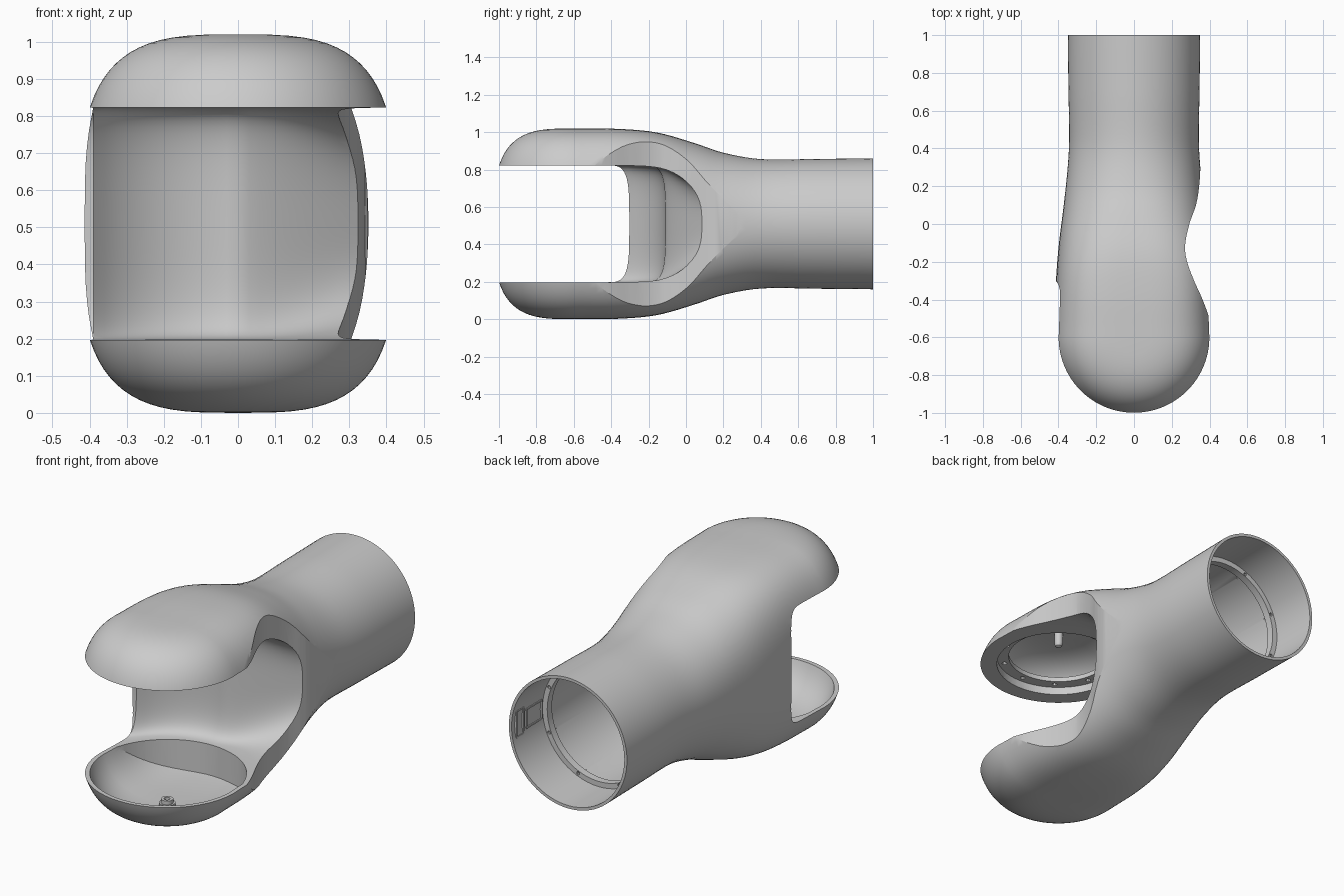
import bpy, bmesh, math
from mathutils import Vector, Matrix

if "Cube" in bpy.data.objects:
    bpy.data.objects.remove(bpy.data.objects["Cube"])

CZ, CY = 0.51, -0.6          # mid height, centre of the round lobes


def curve(keys, x):
    """Smooth interpolation through (x, value) keys."""
    if x <= keys[0][0]:
        return keys[0][1]
    if x >= keys[-1][0]:
        return keys[-1][1]
    i = max(k for k in range(len(keys) - 1) if keys[k][0] <= x)

    def slope(j):
        a, b = keys[max(j - 1, 0)], keys[min(j + 1, len(keys) - 1)]
        return (b[1] - a[1]) / (b[0] - a[0])
    (x0, y0), (x1, y1) = keys[i], keys[i + 1]
    d = x1 - x0
    t = (x - x0) / d
    return ((2*t**3 - 3*t*t + 1)*y0 + (t**3 - 2*t*t + t)*d*slope(i)
            + (3*t*t - 2*t**3)*y1 + (t**3 - t*t)*d*slope(i + 1))


def loft(name, rings, cap_start=True):
    bm = bmesh.new()
    vs = [[bm.verts.new(p) for p in r] for r in rings]
    n = len(rings[0])
    for a, b in zip(vs, vs[1:]):
        for i in range(n):
            bm.faces.new((a[i], a[(i+1) % n], b[(i+1) % n], b[i]))
    if cap_start:
        bm.faces.new(vs[0])
    bm.faces.new(vs[-1])
    bmesh.ops.remove_doubles(bm, verts=bm.verts, dist=1e-5)
    bmesh.ops.recalc_face_normals(bm, faces=bm.faces)
    me = bpy.data.meshes.new(name)
    bm.to_mesh(me)
    bm.free()
    ob = bpy.data.objects.new(name, me)
    bpy.context.collection.objects.link(ob)
    return ob


def lathe(name, profile, centre, axis='Z', n=64):
    """Closed solid of revolution from (radius, height) pairs."""
    rings = []
    for r, h in profile:
        ring = []
        for k in range(n):
            a = 2*math.pi*k/n
            c, s = r*math.cos(a), r*math.sin(a)
            p = (c, s, h) if axis == 'Z' else (c, h, s)
            ring.append(Vector(centre) + Vector(p))
        rings.append(ring)
    return loft(name, rings)


def boolean(ob, cutter, op='DIFFERENCE'):
    m = ob.modifiers.new('cut', 'BOOLEAN')
    m.object, m.operation, m.solver = cutter, op, 'EXACT'
    bpy.context.view_layer.objects.active = ob
    bpy.ops.object.modifier_apply(modifier=m.name)
    bpy.data.objects.remove(cutter)


# Body: superellipse sections, round front end, blending into a tube
WIDTH = [(-.6, .427), (-.28, .412), (-.1, .397), (.1, .372), (.3, .351),
         (.45, .343), (.7, .347), (1, .35)]
HEIGHT = [(-.6, .51), (-.35, .507), (-.15, .487), (.05, .43), (.2, .38),
          (.4, .346), (.7, .347), (1, .35)]
POWER = [(-.6, 3.3), (-.3, 3.3), (-.1, 2.9), (.1, 2.4), (.3, 2.1), (.45, 2), (1, 2)]


def section(y, inset, n=80):
    a, h, p = curve(WIDTH, y) - inset, curve(HEIGHT, y) - inset, curve(POWER, y)
    pts = []
    for k in range(n):
        t = 2*math.pi*k/n
        c, s = math.cos(t), math.sin(t)
        c = 0 if abs(c) < 1e-9 else c
        pts.append((math.copysign(abs(c)**(2/p), c)*a, math.copysign(abs(s)**(2/p), s)*h))
    return pts


def build_body(name, inset=0.0):
    rings = []
    for k in range(24):
        th = math.radians(90*(1 - k/24))
        rings.append([(x*math.cos(th), CY - abs(x)*math.sin(th), CZ + z)
                      for x, z in section(CY, inset)])
    for k in range(41):
        y = CY + 1.6*k/40
        rings.append([(x, y, CZ + z) for x, z in section(y, inset)])
    return loft(name, rings, cap_start=False)


body = build_body('forked_shell')

# Side scoop: concave vertical cut on the right
SCOOP = [(-.72, .46), (-.6, .413), (-.5, .398), (-.4, .363), (-.3, .318), (-.2, .281),
         (-.12, .27), (0, .293), (.1, .328), (.2, .345), (.35, .356), (.45, .375)]
edge = [(curve(SCOOP, -.72 + 1.17*k/40), -.72 + 1.17*k/40) for k in range(41)]
plan = edge + [(.8, .45), (.8, -.72)]
boolean(body, loft('scoop_cutter', [[(x, y, z) for x, y in plan] for z in (-.2, 1.3)]))


# Jaw opening with a curved, filleted back wall
def back_wall(x, t):
    f = min(max(x / .33, 0), 1)
    if x <= 0:
        y = CY + math.sqrt(.49**2 - min(abs(x), .39)**2)
    else:
        y = -.11 + .2*f**1.2
    depth, p = .13 + .41*f*f, 4 - f
    return y - depth*(1 - max(0, 1 - abs(t)**p)**(1/p))


rings = []
for x in [-.7] + [-.45 + .03*k for k in range(30)] + [.7]:
    ring = []
    for k in range(33):
        t = math.sin(math.pi*(k/32 - .5))
        ring.append((x, back_wall(x, t), CZ + .313*t))
    rings.append(ring + [(x, -1.3, CZ + .313), (x, -1.3, CZ - .313)])
boolean(body, loft('jaw_cutter', rings))

# Lower bowl: thin rim, vertical wall at the back
bowl = lathe('bowl_cutter', [(.386, -.1), (.386, .23)], (0, CY, 0))
boolean(bowl, build_body('inner_a', .02), 'INTERSECT')
boolean(body, bowl)

# Upper cavity: wide flat rim and a stepped ring below the dome
dome = lathe('dome_cutter', [(.315, .79), (.315, .865), (.255, .865), (.255, .89),
                             (.33, .89), (.33, 1.2)], (0, CY, 0))
boolean(dome, build_body('inner_b', .02), 'INTERSECT')
boolean(body, dome)

# Tube bore with an inner flange
boolean(body, lathe('bore_cutter', [(.335, 1.1), (.333, .74), (.305, .74), (.305, .70),
                                    (.326, .70), (.322, .35), (.30, .14)],
                    (0, 0, CZ), 'Y'))

# Screw holes in the flange and in the upper ring
for k in range(8):
    a = 2*math.pi*(k + .5)/8
    boolean(body, lathe('hole', [(.009, .67), (.009, .77)],
                        (.318*math.cos(a), 0, CZ + .318*math.sin(a)), 'Y', 10))
for k in range(10):
    a = 2*math.pi*(k + .5)/10
    boolean(body, lathe('hole', [(.013, .84), (.013, .92)],
                        (.285*math.cos(a), CY + .285*math.sin(a), 0), 'Z', 10))

# Boss on the bowl floor and pin under the dome
boss = lathe('bowl_boss', [(.04, .015), (.04, .04), (.03, .04), (.03, .06), (.015, .06),
                           (.015, .045)], (0, CY, 0), 'Z', 24)
pin = lathe('dome_pin', [(.022, 1.0), (.022, .94), (.016, .925), (.006, .92)],
            (0, CY, 0), 'Z', 20)


# Two small frames on the inside of the tube
def wall_frame(name, y, w, h):
    bm = bmesh.new()
    for dy, dz, sy, sz in ((0, h/2, w, .008), (0, -h/2, w, .008),
                           (w/2, 0, .008, h), (-w/2, 0, .008, h)):
        bmesh.ops.create_cube(bm, size=1, matrix=Matrix.Translation(
            (.33, y + dy, CZ + dz)) @ Matrix.Diagonal((.012, sy, sz, 1)))
    me = bpy.data.meshes.new(name)
    bm.to_mesh(me)
    bm.free()
    ob = bpy.data.objects.new(name, me)
    bpy.context.collection.objects.link(ob)


wall_frame('port_frame', .94, .06, .14)
wall_frame('panel_frame', .82, .13, .10)

# Smooth shading with crisp cut edges
for ob in (body, boss, pin):
    bpy.ops.object.select_all(action='DESELECT')
    ob.select_set(True)
    bpy.context.view_layer.objects.active = ob
    bpy.ops.object.shade_smooth_by_angle(angle=math.radians(28))
